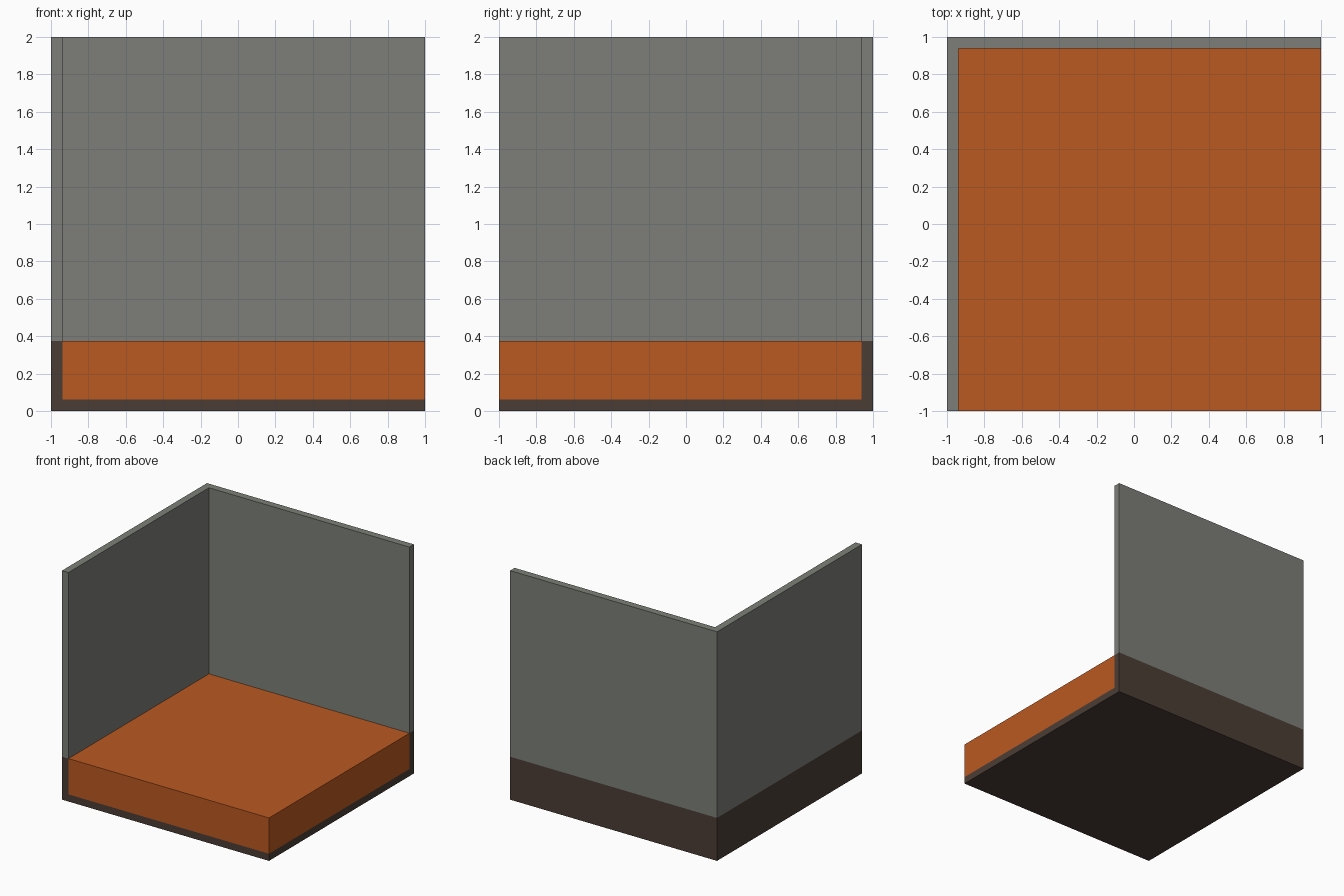
import bpy, bmesh

cube = bpy.data.objects.get("Cube")
if cube:
    bpy.data.objects.remove(cube, do_unlink=True)

T = 0.0625      # wall and base thickness
GROUND = 0.375  # height of the ground surface
IN = 1 - T


def material(name, rgb):
    m = bpy.data.materials.new(name)
    m.use_nodes = True
    m.diffuse_color = (*rgb, 1)
    m.node_tree.nodes["Principled BSDF"].inputs["Base Color"].default_value = (*rgb, 1)
    return m


grey = material("wall grey", (0.205, 0.212, 0.188))
brown = material("base brown", (0.070, 0.048, 0.036))
orange = material("ground orange", (0.497, 0.100, 0.015))


def prism(name, outline, bottom, top, mats, split=None):
    """Extrude a floor outline upwards; faces above split use the second material."""
    bm = bmesh.new()
    face = bm.faces.new([bm.verts.new((x, y, bottom)) for x, y in outline])
    up = bmesh.ops.extrude_face_region(bm, geom=[face])["geom"]
    verts = [v for v in up if isinstance(v, bmesh.types.BMVert)]
    bmesh.ops.translate(bm, verts=verts, vec=(0, 0, top - bottom))
    if split is not None:
        bmesh.ops.bisect_plane(bm, geom=bm.verts[:] + bm.edges[:] + bm.faces[:],
                               plane_co=(0, 0, split), plane_no=(0, 0, 1))
        for f in bm.faces:
            f.material_index = int(f.calc_center_median().z > split)
    bmesh.ops.recalc_face_normals(bm, faces=bm.faces[:])
    me = bpy.data.meshes.new(name)
    bm.to_mesh(me)
    bm.free()
    for m in mats:
        me.materials.append(m)
    ob = bpy.data.objects.new(name, me)
    bpy.context.collection.objects.link(ob)
    return ob


# Corner walls: an L in plan, brown below ground level and grey above
corner = [(-1, -1), (-IN, -1), (-IN, IN), (1, IN), (1, 1), (-1, 1)]
prism("corner_walls", corner, 0, 2, [brown, grey], GROUND)

# Base slab and the ground block resting on it, both inside the walls
inside = [(-IN, -1), (1, -1), (1, IN), (-IN, IN)]
prism("base_slab", inside, 0, T, [brown])
prism("ground_block", inside, T, GROUND, [orange])
